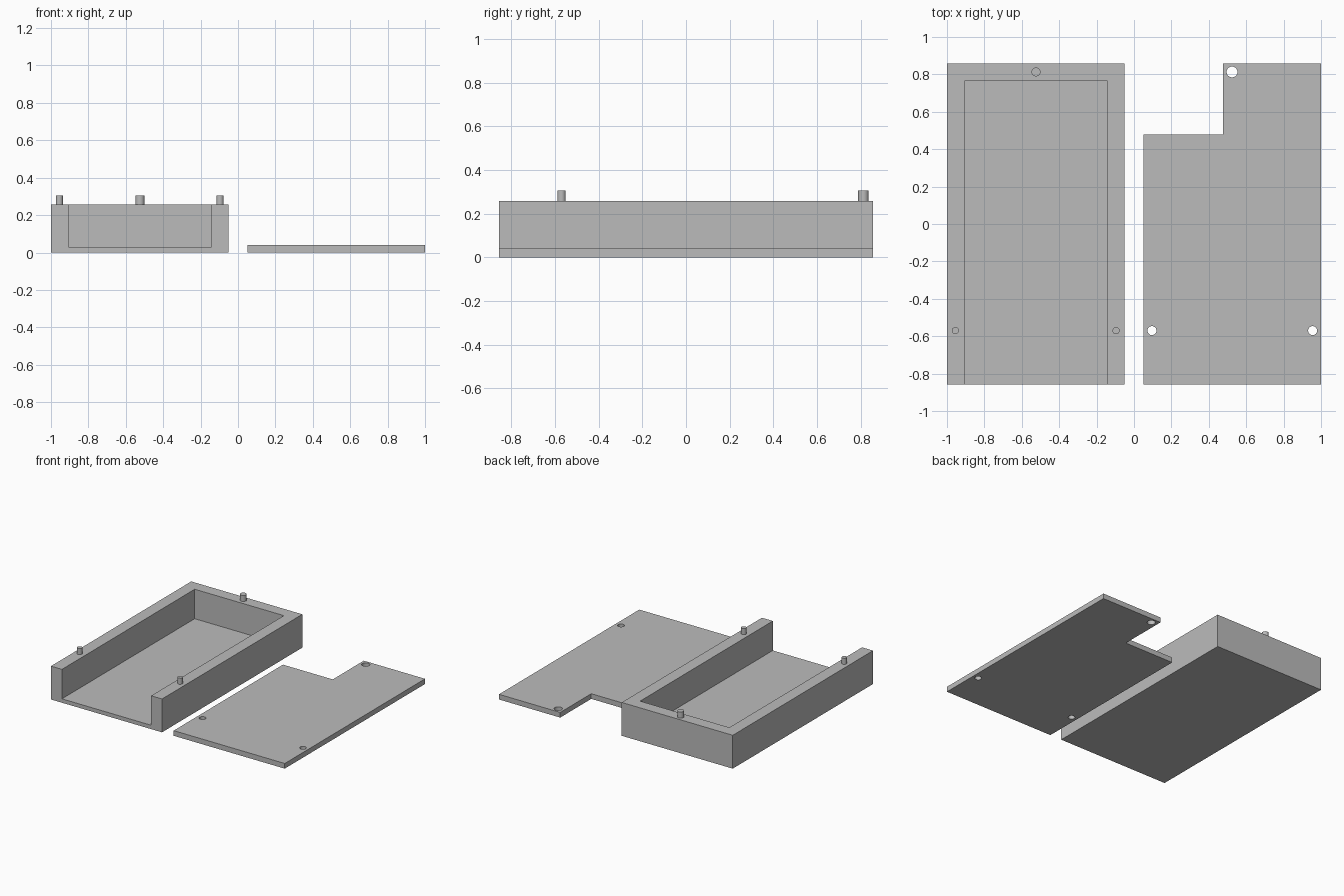
import bpy
import bmesh
from mathutils import Matrix, Vector

if "Cube" in bpy.data.objects:
    bpy.data.objects.remove(bpy.data.objects["Cube"])

grey = bpy.data.materials.new("plain grey")
grey.use_nodes = True
grey.diffuse_color = (0.5, 0.5, 0.5, 1)
grey.node_tree.nodes["Principled BSDF"].inputs["Base Color"].default_value = (0.5, 0.5, 0.5, 1)


def finish(name, bm):
    mesh = bpy.data.meshes.new(name)
    bm.to_mesh(mesh)
    bm.free()
    mesh.materials.append(grey)
    obj = bpy.data.objects.new(name, mesh)
    bpy.context.collection.objects.link(obj)
    return obj


def box(name, low, high):
    low, high = Vector(low), Vector(high)
    bm = bmesh.new()
    bmesh.ops.create_cube(bm, size=1, matrix=Matrix.Translation((low + high) / 2)
                          @ Matrix.Diagonal((*(high - low), 1)))
    return finish(name, bm)


def cylinder(name, x, y, radius, bottom, top):
    bm = bmesh.new()
    bmesh.ops.create_cone(bm, cap_ends=True, segments=32, radius1=radius, radius2=radius,
                          depth=top - bottom,
                          matrix=Matrix.Translation((x, y, (bottom + top) / 2)))
    return finish(name, bm)


def cut(target, cutter):
    mod = target.modifiers.new("cut", "BOOLEAN")
    mod.operation = "DIFFERENCE"
    mod.solver = "EXACT"
    mod.object = cutter
    bpy.context.view_layer.objects.active = target
    bpy.ops.object.modifier_apply(modifier=mod.name)
    bpy.data.objects.remove(cutter)


def smooth(obj):
    bpy.ops.object.select_all(action="DESELECT")
    obj.select_set(True)
    bpy.context.view_layer.objects.active = obj
    bpy.ops.object.shade_smooth_by_angle()


LENGTH = 0.857
HEIGHT = 0.258
LID = 0.04

# Open-fronted tray
tray = box("tray", (-1, -LENGTH, 0), (-0.05, LENGTH, HEIGHT))
cut(tray, box("tray_cutter", (-0.906, -1, 0.03), (-0.143, 0.765, 0.5)))

# Flat lid with a notched back corner
lid = box("lid", (0.05, -LENGTH, 0), (1, LENGTH, LID))
cut(lid, box("notch_cutter", (-0.1, 0.478, -0.1), (0.476, 1, 0.2)))

# Locating pegs on the rim, and matching holes mirrored into the lid
for name, x, y, radius in (("back", -0.524, 0.813, 0.024),
                           ("right", -0.955, -0.57, 0.019),
                           ("left", -0.096, -0.57, 0.019)):
    smooth(cylinder(name + "_peg", x, y, radius, HEIGHT - 0.01, 0.305))
    cut(lid, cylinder("hole_cutter", -x, y, radius + 0.005, -0.1, 0.2))
smooth(lid)
